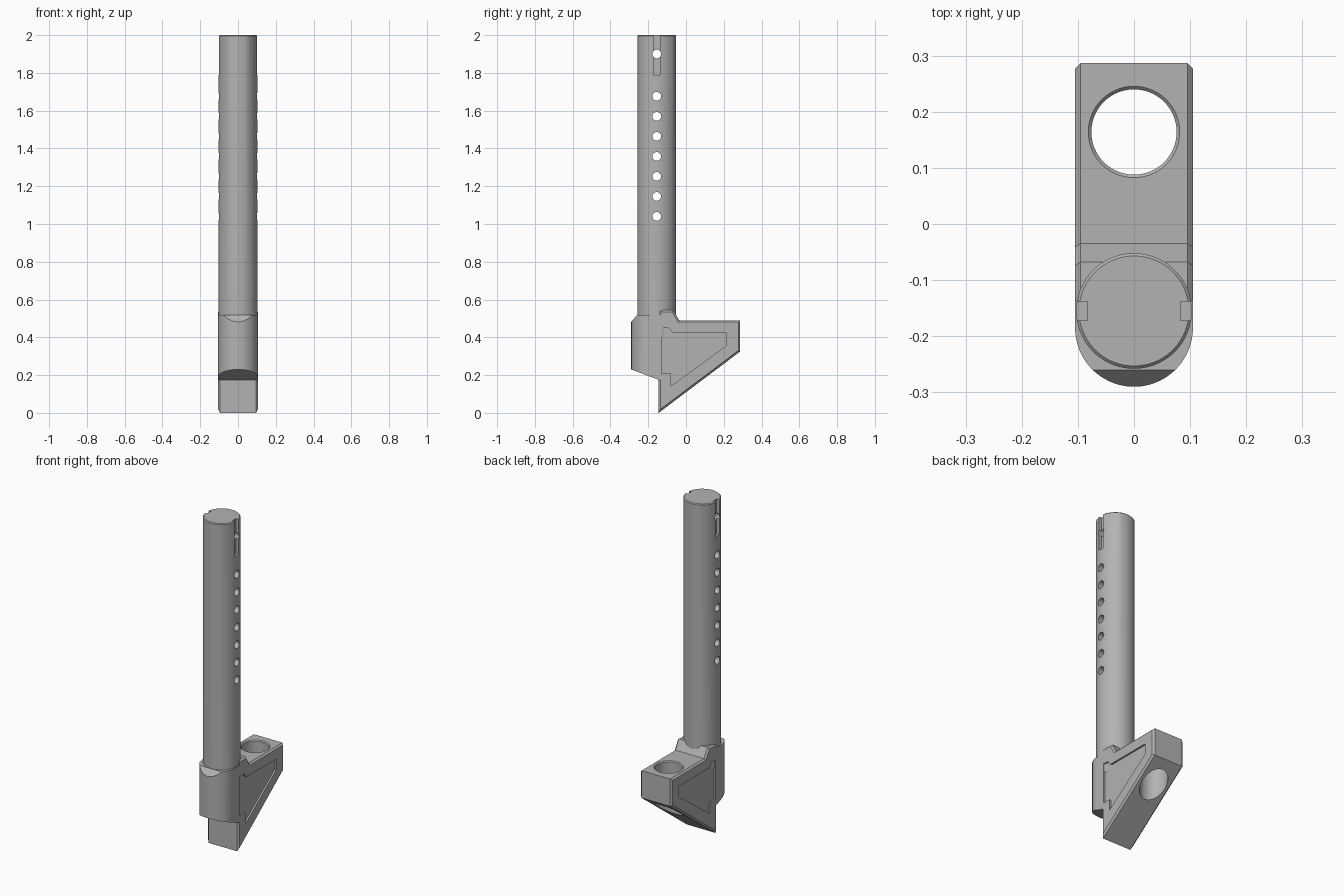
import bpy, bmesh, math
from mathutils import Matrix

if "Cube" in bpy.data.objects:
    bpy.data.objects.remove(bpy.data.objects["Cube"])

grey = bpy.data.materials.new("satin_grey")
grey.use_nodes = True
colour = (0.45, 0.45, 0.45, 1)
grey.diffuse_color = colour
grey.node_tree.nodes["Principled BSDF"].inputs["Base Color"].default_value = colour


def make(name, bm):
    bmesh.ops.recalc_face_normals(bm, faces=bm.faces)
    mesh = bpy.data.meshes.new(name)
    bm.to_mesh(mesh)
    bm.free()
    obj = bpy.data.objects.new(name, mesh)
    bpy.context.collection.objects.link(obj)
    mesh.materials.append(grey)
    return obj


def side_plate(name, profile, x0, x1, chamfer=0):
    """Extrude a side profile (y, z) from x0 to x1, chamfering its rims."""
    bm = bmesh.new()
    face = bm.faces.new([bm.verts.new((x0, y, z)) for y, z in profile])
    new = bmesh.ops.extrude_face_region(bm, geom=[face])["geom"]
    for v in new:
        if isinstance(v, bmesh.types.BMVert):
            v.co.x = x1
    if chamfer:
        rims = [e for e in bm.edges if abs(e.verts[0].co.x - e.verts[1].co.x) < 1e-5]
        bmesh.ops.bevel(bm, geom=rims, offset=chamfer, segments=1, affect='EDGES')
    return make(name, bm)


def cylinder(name, r, depth, centre, axis='Z', r2=None, sides=64):
    bm = bmesh.new()
    turn = Matrix.Rotation(math.pi / 2, 4, 'Y') if axis == 'X' else Matrix()
    bmesh.ops.create_cone(bm, cap_ends=True, segments=sides, radius1=r,
                          radius2=r if r2 is None else r2, depth=depth,
                          matrix=Matrix.Translation(centre) @ turn)
    return make(name, bm)


def boolean(target, tool, operation='DIFFERENCE'):
    mod = target.modifiers.new("cut", 'BOOLEAN')
    mod.object, mod.operation, mod.solver = tool, operation, 'EXACT'
    bpy.context.view_layer.update()
    with bpy.context.temp_override(object=target, active_object=target):
        bpy.ops.object.modifier_apply(modifier=mod.name)
    bpy.data.objects.remove(tool)


HALF = 0.105      # half width of the bracket
TUBE_Y = -0.155   # tube axis

# Post with a chamfered top rim
post = cylinder("post", 0.103, 1.595, (0, TUBE_Y, 1.1975), sides=96)
rim = cylinder("post_rim", 0.103, 0.005, (0, TUBE_Y, 1.9975), r2=0.098, sides=96)
boolean(post, rim, 'UNION')

# Row of cross holes, plus one inside the slots
for z in [1.04 + 0.106 * i for i in range(7)] + [1.9]:
    boolean(post, cylinder("hole_cutter", 0.023, 0.4, (0, TUBE_Y, z), 'X', sides=32))

# Keyway slots at the top of the post
slot = [(TUBE_Y - 0.017, 1.79), (TUBE_Y + 0.017, 1.79),
        (TUBE_Y + 0.017, 2.1), (TUBE_Y - 0.017, 2.1)]
for s in (-1, 1):
    boolean(post, side_plate("slot_cutter", slot, s * 0.083, s * 0.15))

# Wedge-shaped bracket body
body = side_plate("bracket", [(-0.145, 0), (0.287, 0.325), (0.287, 0.49), (-0.035, 0.49),
                              (-0.068, 0.545), (-0.145, 0.545)], -HALF, HALF, 0.01)

# Rounded nose of the bracket
nose = side_plate("nose", [(-0.29, 0.23), (-0.145, 0.175), (-0.12, 0.175), (-0.12, 0.517),
                           (-0.26, 0.517), (-0.29, 0.482)], -HALF, HALF)
plan = cylinder("plan", HALF, 1, (0, -0.185, 0.4), sides=96)
block = side_plate("plan_block", [(-0.185, -0.1), (0, -0.1), (0, 0.9), (-0.185, 0.9)], -HALF, HALF)
boolean(plan, block, 'UNION')
boolean(nose, plan, 'INTERSECT')
boolean(body, nose, 'UNION')

# Vertical socket with a countersunk lip
boolean(body, cylinder("socket_cutter", 0.076, 1.2, (0, 0.164, 0.3)))
boolean(body, cylinder("lip_cutter", 0.076, 0.006, (0, 0.164, 0.4875), r2=0.082))

# Recessed side panels
panel = [(-0.13, 0.45), (-0.093, 0.45), (-0.07, 0.422), (0.215, 0.422),
         (0.215, 0.357), (-0.08, 0.142), (-0.08, 0.209), (-0.13, 0.209)]
for s in (-1, 1):
    boolean(body, side_plate("panel_cutter", panel, s * 0.095, s * 0.15))

# Smooth round surfaces, crisp edges
for obj in (post, body):
    bpy.ops.object.select_all(action='DESELECT')
    obj.select_set(True)
    bpy.context.view_layer.objects.active = obj
    bpy.ops.object.shade_smooth_by_angle(angle=math.radians(25))
